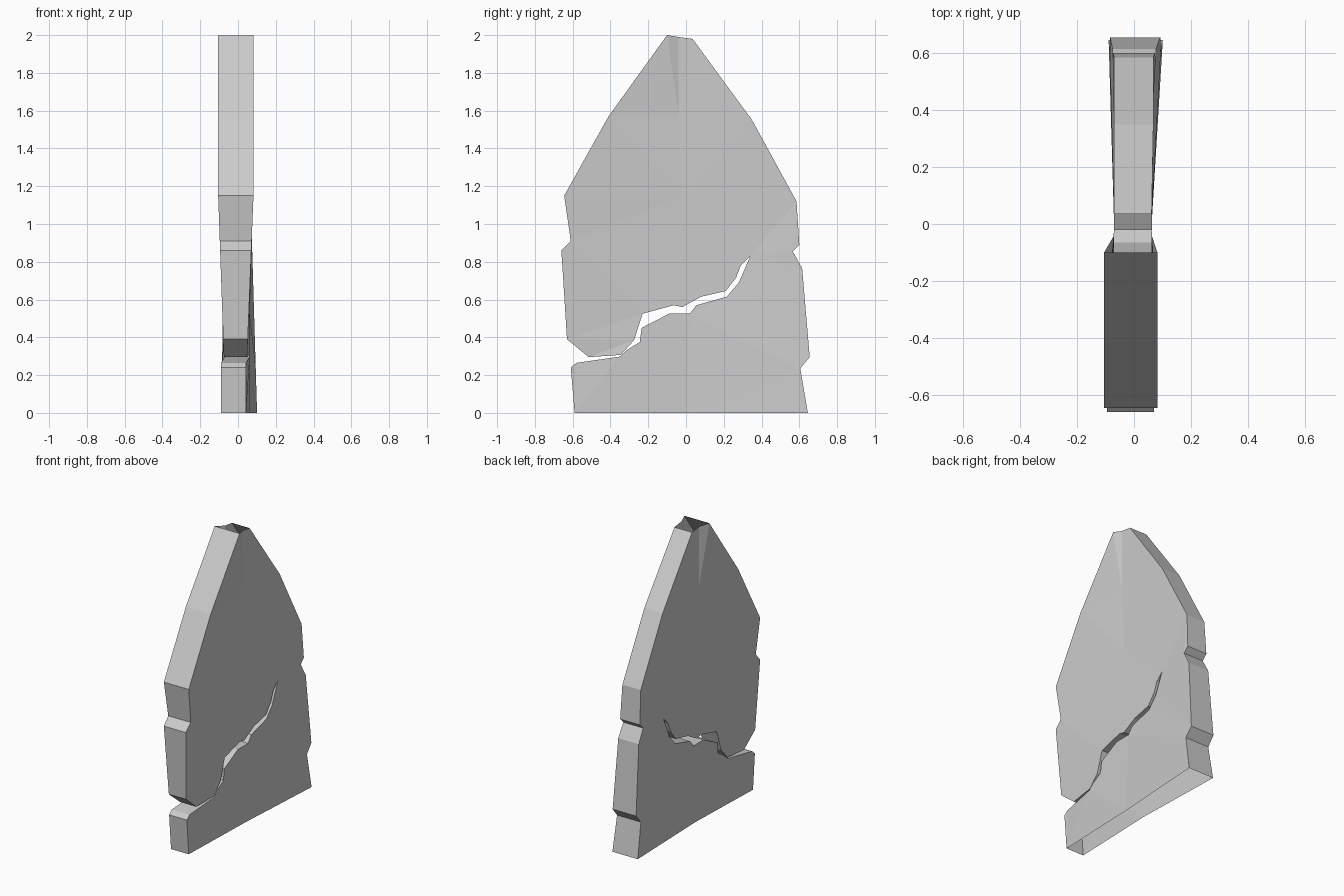
import bpy
import bmesh
from mathutils import Vector
from mathutils.geometry import delaunay_2d_cdt

cube = bpy.data.objects.get("Cube")
if cube:
    bpy.data.objects.remove(cube, do_unlink=True)

# Profile sections as (y, z), running clockwise from the front foot
front_foot = [(-.59, 0), (-.61, .24), (-.58, .265)]
crack_lower = [(-.35, .298), (-.31, .335), (-.245, .375), (-.235, .45), (-.09, .525),
               (.02, .525), (.055, .57), (.215, .615), (.28, .69), (.34, .83)]
crack_upper = [(.29, .78), (.265, .715), (.21, .645), (.08, .615), (-.02, .56),
               (-.065, .57), (-.23, .525), (-.275, .385), (-.345, .307)]
front_edge = [(-.515, .295), (-.63, .39), (-.66, .86), (-.61, .91),
              (-.645, 1.15), (-.41, 1.57), (-.1, 2)]
top_rim = [(-.04, 1.99), (.035, 1.98)]
back_edge = [(.35, 1.55), (.585, 1.12), (.6, .89), (.565, .855),
             (.615, .765), (.655, .295), (.605, .235), (.645, 0)]
bottom_middle = [(0, 0)]
outline = (front_foot + crack_lower + crack_upper + front_edge
           + top_rim + back_edge + bottom_middle)
# Points inside the broad faces, where they are thinnest
spine = [(-.04, 1.58), (-.02, 1.15)]


def side_x(point, side):
    """Depth of the broad face on one side (+1 or -1) at a profile point."""
    z = point[1]
    if point in front_foot:
        return .043 if side > 0 else -.09
    if point in front_edge:
        rise = min(1, max(0, (z - .3) / .85))
        return .048 + .034 * rise if side > 0 else -.075 - .03 * rise
    if point in back_edge:
        drop = max(0, 1 - z / 1.1)
        return .068 + .033 * drop if side > 0 else -.07 - .019 * drop
    return .062 if side > 0 else -.07


def build_slab(name, material):
    count = len(outline)
    points = outline + spine
    # Triangulate the profile, counter-clockwise, around the crack
    result = delaunay_2d_cdt([Vector(p) for p in points], [],
                             [list(reversed(range(count)))], 1, 1e-5)
    tris, sources = result[2], result[3]
    bm = bmesh.new()
    sides = {s: [bm.verts.new((side_x(p, s), *p)) for p in points] for s in (1, -1)}

    # Broad faces
    for s, verts in sides.items():
        for tri in tris:
            order = tri if s > 0 else reversed(tri)
            bm.faces.new([verts[sources[i][0]] for i in order])

    # Rim walls, left open along the base and the broken tip
    for i in range(count):
        j = (i + 1) % count
        a, b = outline[i], outline[j]
        at_base = a[1] == 0 and b[1] == 0
        at_tip = b in top_rim
        if not (at_base or at_tip):
            bm.faces.new((sides[1][i], sides[1][j], sides[-1][j], sides[-1][i]))

    mesh = bpy.data.meshes.new(name)
    bm.to_mesh(mesh)
    bm.free()
    mesh.materials.append(material)
    slab = bpy.data.objects.new(name, mesh)
    bpy.context.collection.objects.link(slab)


# Plain stone colour
stone = bpy.data.materials.new("stone_grey")
stone.use_nodes = True
grey = (.6, .6, .6, 1)
stone.diffuse_color = grey
stone.node_tree.nodes["Principled BSDF"].inputs["Base Color"].default_value = grey

build_slab("cracked_stone_slab", stone)
